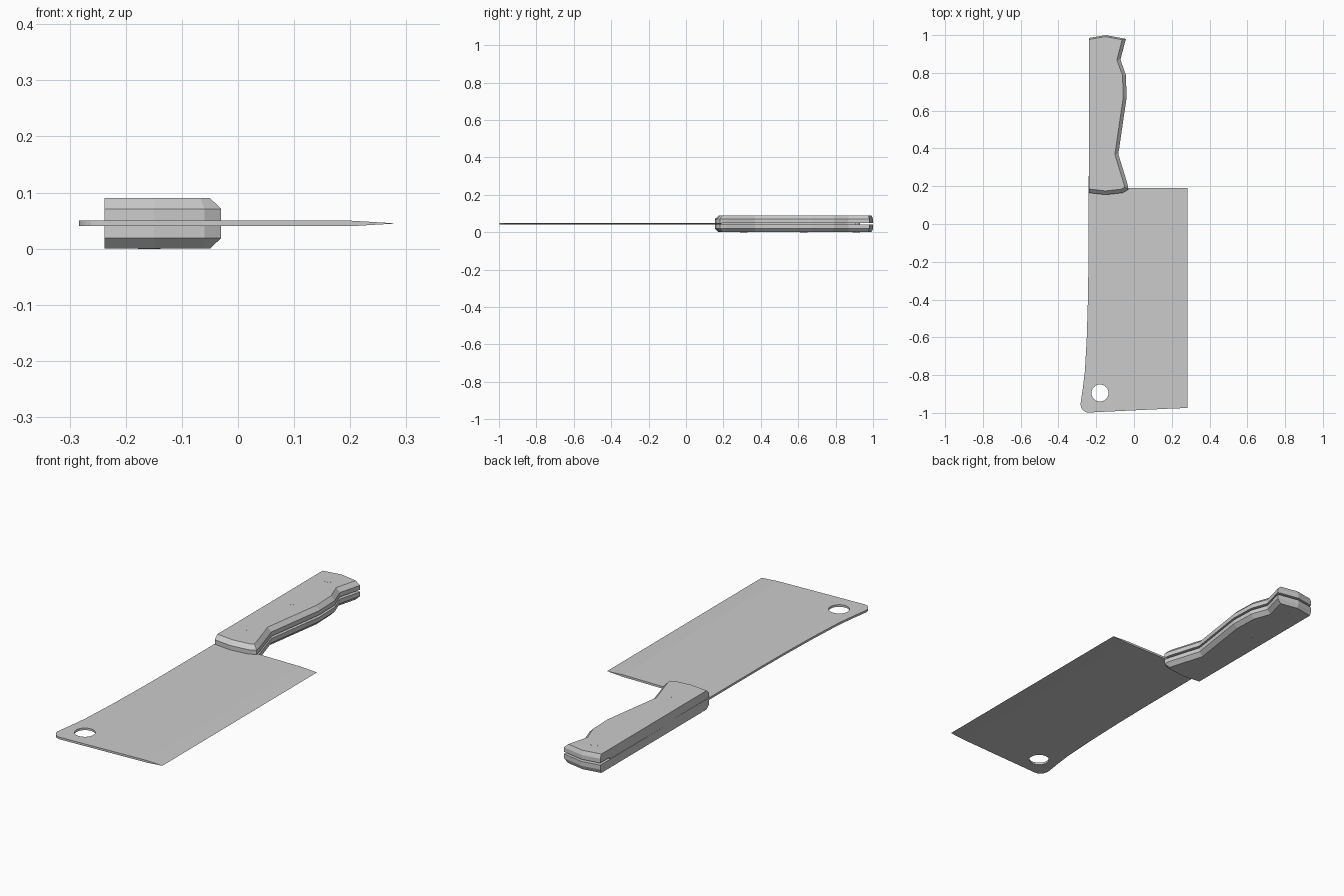
import bpy, bmesh
from math import cos, sin, pi
from mathutils import Vector
from mathutils.geometry import intersect_line_line_2d

if "Cube" in bpy.data.objects:
    bpy.data.objects.remove(bpy.data.objects["Cube"])

MID = 0.045   # height of the blade's centre plane
HALF = 0.005  # half thickness of the blade


def finish(bm, name):
    bmesh.ops.recalc_face_normals(bm, faces=bm.faces)
    me = bpy.data.meshes.new(name)
    bm.to_mesh(me)
    bm.free()
    ob = bpy.data.objects.new(name, me)
    bpy.context.collection.objects.link(ob)
    return ob


def loft(rings, name):
    """Skin a stack of equal-length rings and cap both ends."""
    bm = bmesh.new()
    vs = [[bm.verts.new(p) for p in r] for r in rings]
    n = len(rings[0])
    for a, b in zip(vs, vs[1:]):
        for i in range(n):
            j = (i + 1) % n
            bm.faces.new((a[i], a[j], b[j], b[i]))
    bm.faces.new(vs[0][::-1])
    bm.faces.new(vs[-1])
    return finish(bm, name)


def inset(pts, widths):
    """Offset each edge of a counter-clockwise outline inward by its own width."""
    lines = []
    for i, w in enumerate(widths):
        a, b = Vector(pts[i]), Vector(pts[(i + 1) % len(pts)])
        d = (b - a).normalized()
        nrm = Vector((-d.y, d.x)) * w
        lines.append((a + nrm, d))
    out = []
    for i in range(len(pts)):
        (p, d), (q, e) = lines[i - 1], lines[i]
        cross = d.x * e.y - d.y * e.x
        t = ((q - p).x * e.y - (q - p).y * e.x) / cross
        out.append(p + d * t)
    return out


# Blade: flat body with rounded nose and tang, plus a wedge-shaped cutting edge
corner = [(-0.241 - 0.042 * cos(a), -0.953 - 0.045 * sin(a))
          for a in (i * pi / 12 for i in range(7))]
spine = [(-0.24, 0.19), (-0.241, -0.2), (-0.244, -0.4), (-0.25, -0.6),
         (-0.26, -0.78), (-0.271, -0.87)]
tang = [(-0.055, 0.19), (-0.1, 0.37), (-0.058, 0.67), (-0.062, 0.79),
        (-0.09, 0.86), (-0.08, 0.91), (-0.235, 0.91)]
body = spine + corner + [(0.2, -0.977), (0.2, 0.19)] + tang
tip = len(spine) + len(corner)
bm = bmesh.new()
lo, hi = [[bm.verts.new((x, y, MID + s * HALF)) for x, y in body] for s in (-1, 1)]
bm.faces.new(lo[::-1])
bm.faces.new(hi)
for i in range(len(body)):
    j = (i + 1) % len(body)
    if i != tip:
        bm.faces.new((lo[i], lo[j], hi[j], hi[i]))
e0, e1 = bm.verts.new((0.283, -0.974, MID)), bm.verts.new((0.283, 0.19, MID))
for side in (lo, hi):
    bm.faces.new((side[tip], e0, e1, side[tip + 1]))
bm.faces.new((lo[tip], e0, hi[tip]))
bm.faces.new((lo[tip + 1], e1, hi[tip + 1]))
blade = finish(bm, "blade")

# Hanging hole
bpy.ops.mesh.primitive_cylinder_add(vertices=32, radius=0.045, depth=0.1,
                                    location=(-0.18, -0.895, MID))
cutter = bpy.context.object
cutter.name = "hole_cutter"
cutter.hide_render = True
mod = blade.modifiers.new("hole", 'BOOLEAN')
mod.object, mod.operation, mod.solver = cutter, 'DIFFERENCE', 'EXACT'
bpy.context.view_layer.objects.active = blade
bpy.ops.object.modifier_apply(modifier=mod.name)
bpy.data.objects.remove(cutter)

# Handle scales: contoured slabs chamfered everywhere but along the spine
outline = [(-0.238, 0.165), (-0.15, 0.155), (-0.06, 0.165), (-0.03, 0.183),
           (-0.034, 0.21), (-0.083, 0.37), (-0.039, 0.67), (-0.043, 0.79),
           (-0.072, 0.87), (-0.043, 0.98), (-0.15, 1.0), (-0.238, 0.985)]
chamfer = [0.02] * 3 + [0.018] * 6 + [0.008] * 2 + [0.0]
top = inset(outline, chamfer)
for name, s in (("upper_handle_scale", 1), ("lower_handle_scale", -1)):
    loft([[(x, y, MID + s * h) for x, y in ring]
          for ring, h in ((outline, HALF), (outline, 0.026), (top, 0.045))], name)

# Rivets, practically flush with both scales
for i, y in enumerate((0.31, 0.63, 0.91)):
    bpy.ops.mesh.primitive_cylinder_add(vertices=16, radius=0.02, depth=0.0904,
                                        location=(-0.158, y, MID))
    bpy.context.object.name = f"rivet_{i + 1}"
